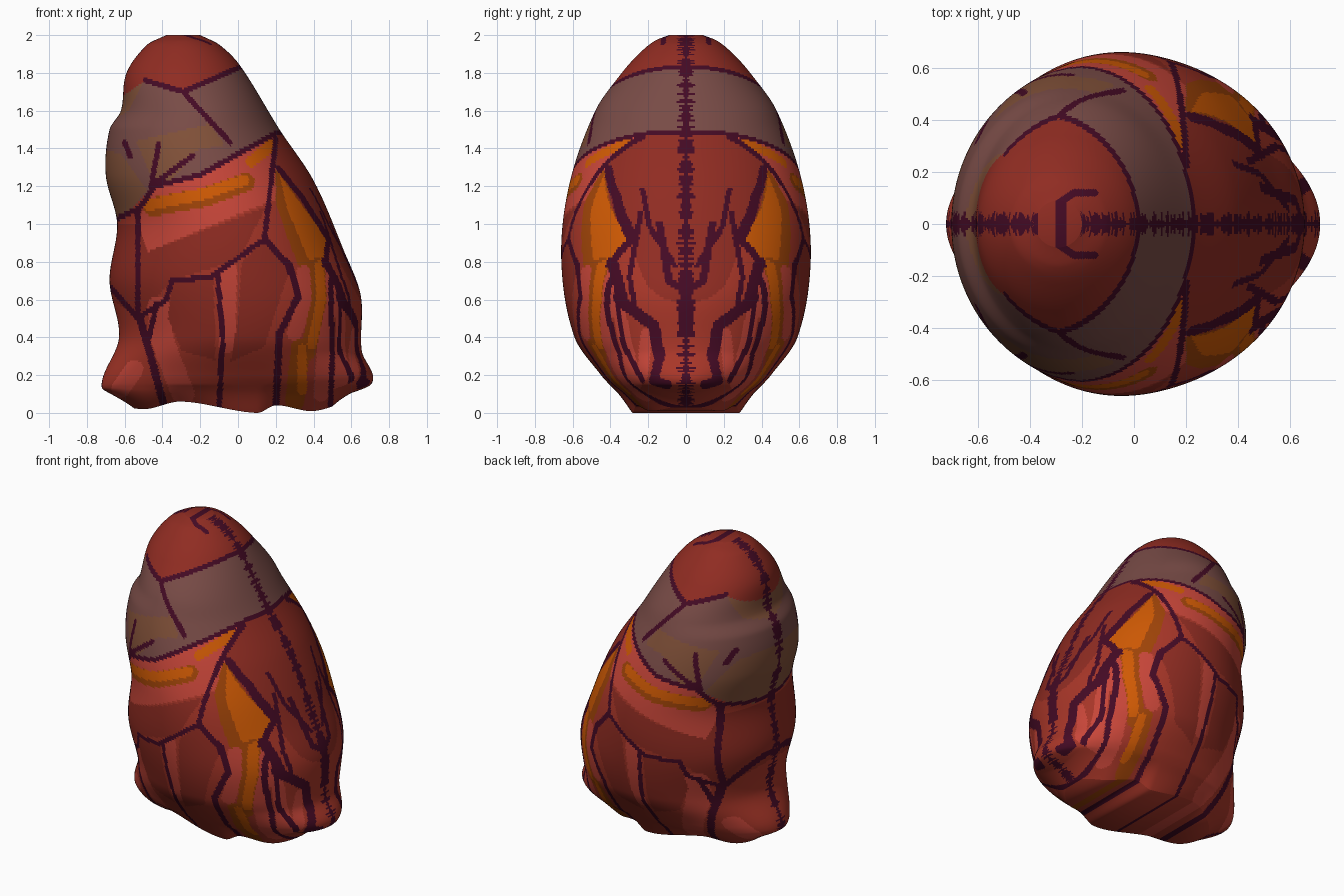
import bpy
import math
import random
from mathutils import Vector

random.seed(4)
ROWS, COLS = 230, 400
HALF = COLS // 2

cube = bpy.data.objects.get("Cube")
if cube:
    bpy.data.objects.remove(cube, do_unlink=True)


# ---- Materials -------------------------------------------------------------
def linear(byte):
    c = byte / 255
    return c / 12.92 if c < 0.04 else ((c + 0.055) / 1.055) ** 2.4


def make_material(name, code):
    colour = [linear(b) for b in bytes.fromhex(code)] + [1.0]
    mat = bpy.data.materials.new(name)
    mat.use_nodes = True
    mat.diffuse_color = colour
    shader = mat.node_tree.nodes["Principled BSDF"]
    shader.inputs["Base Color"].default_value = colour
    shader.inputs["Roughness"].default_value = 0.8
    return mat


palette = {
    "crimson": "a83628", "dark_red": "902c22", "light_red": "c84639",
    "orange": "d05a04", "dark_orange": "a04408", "mauve": "784b46",
    "brown": "805038", "vein_purple": "440a24",
}
names = list(palette)
materials = [make_material(name, code) for name, code in palette.items()]


# ---- Smooth interpolation through a short list of points -------------------
def smooth_curve(*points):
    last = len(points) - 1

    def slope(k):
        a, b = points[max(k - 1, 0)], points[min(k + 1, last)]
        return (b[1] - a[1]) / (b[0] - a[0])

    def value(t):
        t = min(max(t, points[0][0]), points[last][0])
        i = next(k for k in range(last) if t <= points[k + 1][0])
        (t0, v0), (t1, v1) = points[i], points[i + 1]
        h = t1 - t0
        s = (t - t0) / h
        ease = s * s * (3 - 2 * s)
        return (v0 + (v1 - v0) * ease + h * s * (1 - s) ** 2 * slope(i)
                - h * s * s * (1 - s) * slope(i + 1))

    return value


# Body outline: both edges and the half depth by height, base lift by x
left_edge = smooth_curve((0, -.55), (.12, -.72), (.4, -.63), (.7, -.68), (1, -.64), (1.26, -.7),
                         (1.5, -.68), (1.6, -.62), (1.8, -.59), (1.95, -.48), (2, -.38))
right_edge = smooth_curve((0, .5), (.16, .71), (.33, .655), (.62, .65), (.86, .56),
                          (1.23, .4), (1.5, .22), (1.84, .01), (1.95, -.1), (2, -.2))
half_depth = smooth_curve((0, .29), (.1, .36), (.2, .45), (.4, .59), (.8, .66), (1.2, .62),
                          (1.6, .48), (1.8, .34), (1.9, .25), (1.97, .165), (2, .09))
base_lift = smooth_curve((-.7, .06), (-.5, .02), (-.3, .06), (.1, 0), (.2, .04), (.4, .01), (.6, .07))

# ---- Painted layers: a colour, the plane it is drawn on, and a test --------
layers = []


def patch(name, *poly):
    edges = list(zip(poly, poly[1:] + poly[:1]))

    def covers(u, v):
        crossings = [u < au + (v - av) * (bu - au) / (bv - av)
                     for (au, av), (bu, bv) in edges if (av > v) != (bv > v)]
        return sum(crossings) % 2 == 1

    layers.append((names.index(name), "front", covers))


def stroke(name, width, *path, plane="front"):
    points = [Vector(p) for p in path]
    low = min(p.y for p in points) - width
    high = max(p.y for p in points) + width

    def covers(u, v):
        if not low < v < high:
            return False
        here = Vector((u, v))
        for a, b in zip(points, points[1:]):
            d = b - a
            f = min(max((here - a).dot(d) / d.length_squared, 0), 1)
            if (a + d * f - here).length < width:
                return True
        return False

    layers.append((names.index(name), plane, covers))


def vein(*path, width=.014, plane="front"):
    stroke("vein_purple", width, *path, plane=plane)


# Crown and shadowed muscle areas
patch("dark_red", (-.8, 1.3), (.4, 1.3), (.4, 2.1), (-.8, 2.1))
patch("dark_red", (-.8, 1), (-.55, 1), (-.46, .86), (.15, 1.09), (0, .81), (-.35, .7), (-.53, .5), (-.8, .7))
patch("dark_red", (.2, 1.48), (.4, 1.4), (.7, .8), (.7, .5), (.47, .92), (.2, 1.28))

# Collar band and upper plates
patch("light_red", (-.53, 1.02), (-.44, 1.2), (.2, 1.47), (.2, 1.13), (-.2, .97), (-.48, .85))
patch("mauve", (-.8, 1), (-.62, 1.02), (-.45, 1.2), (-.2, 1.26), (.2, 1.47), (.3, 1.5),
      (.05, 1.83), (.01, 1.83), (-.29, 1.7), (-.49, 1.76), (-.62, 1.67), (-.8, 1.6))
patch("brown", (-.8, 1), (-.62, 1.02), (-.48, 1.18), (-.62, 1.37), (-.8, 1.42))
patch("brown", (-.7, 1.52), (-.58, 1.6), (-.5, 1.75), (-.62, 1.67), (-.7, 1.62))
patch("brown", (-.54, 1.44), (-.15, 1.53), (-.07, 1.42), (-.22, 1.39), (-.36, 1.22), (-.45, 1.23))
stroke("dark_orange", .05, (-.45, 1.09), (-.18, 1.14), (.04, 1.22))
stroke("orange", .03, (-.47, 1.1), (-.18, 1.16), (.03, 1.23))
stroke("orange", .03, (.07, 1.33), (.18, 1.42))

# Long side stripe and its neighbours
patch("dark_orange", (.2, 1.3), (.47, .92), (.46, .78), (.33, .76), (.28, .88), (.2, 1.1))
patch("orange", (.22, 1.26), (.47, .92), (.45, .78), (.37, .82), (.26, 1.08))
stroke("light_red", .04, (.35, .74), (.36, .6), (.3, .42))
stroke("light_red", .04, (.48, .72), (.47, .5), (.44, .1))
stroke("dark_orange", .05, (.33, .34), (.3, .06))
stroke("dark_orange", .04, (.42, .78), (.43, .6), (.37, .32))
stroke("orange", .025, (.43, .78), (.44, .6), (.39, .36))
stroke("orange", .025, (.34, .34), (.34, .12))
stroke("light_red", .035, (.37, .6), (.27, .15), plane="side")
stroke("light_red", .03, (.21, .42), (.23, .2), plane="side")

# Lower muscle stripes
stroke("light_red", .06, (-.42, .56), (-.4, .38), (-.29, .1))
patch("dark_red", (-.35, .7), (-.13, .72), (-.12, .28), (-.3, .33), (-.37, .5))
stroke("light_red", .045, (-.05, .75), (-.06, .36))
patch("dark_red", (.02, .8), (.14, .92), (.27, .75), (.14, .35), (-.04, .27), (0, .5))
stroke("light_red", .05, (-.62, .13), (-.55, .23))

# Veins on the crown and plates
vein((-.49, 1.76), (-.29, 1.7), (.01, 1.83), (.08, 1.83))
vein((-.29, 1.7), (-.18, 1.58), (-.04, 1.43))
vein((-.54, 1.06), (-.44, 1.2), (-.2, 1.26), (.2, 1.48), (.3, 1.5))
vein((-.42, 1.42), (-.46, 1.2), (-.24, 1.36))
vein((-.6, 1.43), (-.57, 1.36))
vein((-.38, .02), (-.23, .12), (-.15, .12), plane="top")

# Veins on the front
vein((-.66, 1.02), (-.53, 1.08), (-.53, .5))
vein((-.67, .66), (-.53, .5), (-.38, .6), (-.35, .7), (-.14, .72), (.14, .92), (.2, 1.45))
vein((-.52, .5), (-.47, .33), (-.39, .03), width=.02)
vein((-.43, .58), (-.47, .4))
vein((-.11, .74), (-.08, .4), (-.1, .03))
vein((.14, .92), (.27, .78), (.32, .62), (.22, .42), (.2, .03), width=.018)
vein((.21, 1.3), (.34, 1.14), (.48, .92), (.46, .78))
vein((.49, .7), (.5, .33), (.49, .04))

# Veins around the pointed edge
vein((.39, .8), (.33, .58), (.17, .46), (.14, .3), width=.03, plane="side")
vein((.37, .62), (.33, .36), (.23, .17), plane="side")
vein((.24, 1.06), (.3, .72), (.27, .56), plane="side")
vein((.23, 1.18), (.19, .98), (.06, .78), plane="side")
vein((.14, 1), (.09, .7), (0, .64), width=.02, plane="side")
vein((.14, .3), (.17, .17), (.1, .15), width=.025, plane="side")
vein((0, .68), (0, .45), width=.035, plane="side")


def paint(point, on_side):
    x, y, z = point
    spots = {"front": (x, z)}
    if on_side:
        spots["side"] = (abs(y), z)
    if z > 1.85:
        spots["top"] = (x, abs(y))
    for slot, plane, covers in reversed(layers):
        if plane in spots and covers(*spots[plane]):
            return slot
    return names.index("crimson")


# ---- Body: stacked ellipses swept along the outline ------------------------
verts, faces, slots = [], [], []
for r in range(ROWS + 1):
    level = 1 - math.cos(math.pi * r / ROWS)
    lo, hi, depth = left_edge(level), right_edge(level), half_depth(level)
    for c in range(COLS):
        angle = math.tau * c / COLS
        x = (lo + hi) / 2 + (hi - lo) / 2 * math.cos(angle)
        lift = base_lift(x) * max(0, 1 - level / .15)
        verts.append((x, depth * math.sin(angle), level + lift))

# Side faces, with a ragged seam where the two mirrored halves meet
for r in range(ROWS):
    colours = []
    seam_right, seam_left = (random.uniform(.005, .05) for side in "ab")
    for c in range(HALF):
        point = (Vector(verts[r * COLS + c]) + Vector(verts[(r + 1) * COLS + c + 1])) / 2
        seam = seam_right if c < HALF / 2 else seam_left
        in_seam = point.y < seam
        colours.append(names.index("vein_purple") if in_seam else paint(point, c < HALF * .27))
    for c in range(COLS):
        n = (c + 1) % COLS
        faces.append((r * COLS + c, r * COLS + n, (r + 1) * COLS + n, (r + 1) * COLS + c))
        slots.append(colours[c if c < HALF else COLS - 1 - c])

# Underside and crown caps bridge front to back
for start, flip in ((0, True), (ROWS * COLS, False)):
    for c in range(HALF):
        quad = [start + k % COLS for k in (c, c + 1, COLS - c - 1, COLS - c)]
        quad = list(dict.fromkeys(quad))
        faces.append(quad[::-1] if flip else quad)
        slots.append(paint(verts[quad[0]], False))

mesh = bpy.data.meshes.new("veined_body")
mesh.from_pydata(verts, [], faces)
for mat in materials:
    mesh.materials.append(mat)
mesh.polygons.foreach_set("material_index", slots)
mesh.polygons.foreach_set("use_smooth", [True] * len(faces))
mesh.update()
body = bpy.data.objects.new("veined_body", mesh)
bpy.context.collection.objects.link(body)
